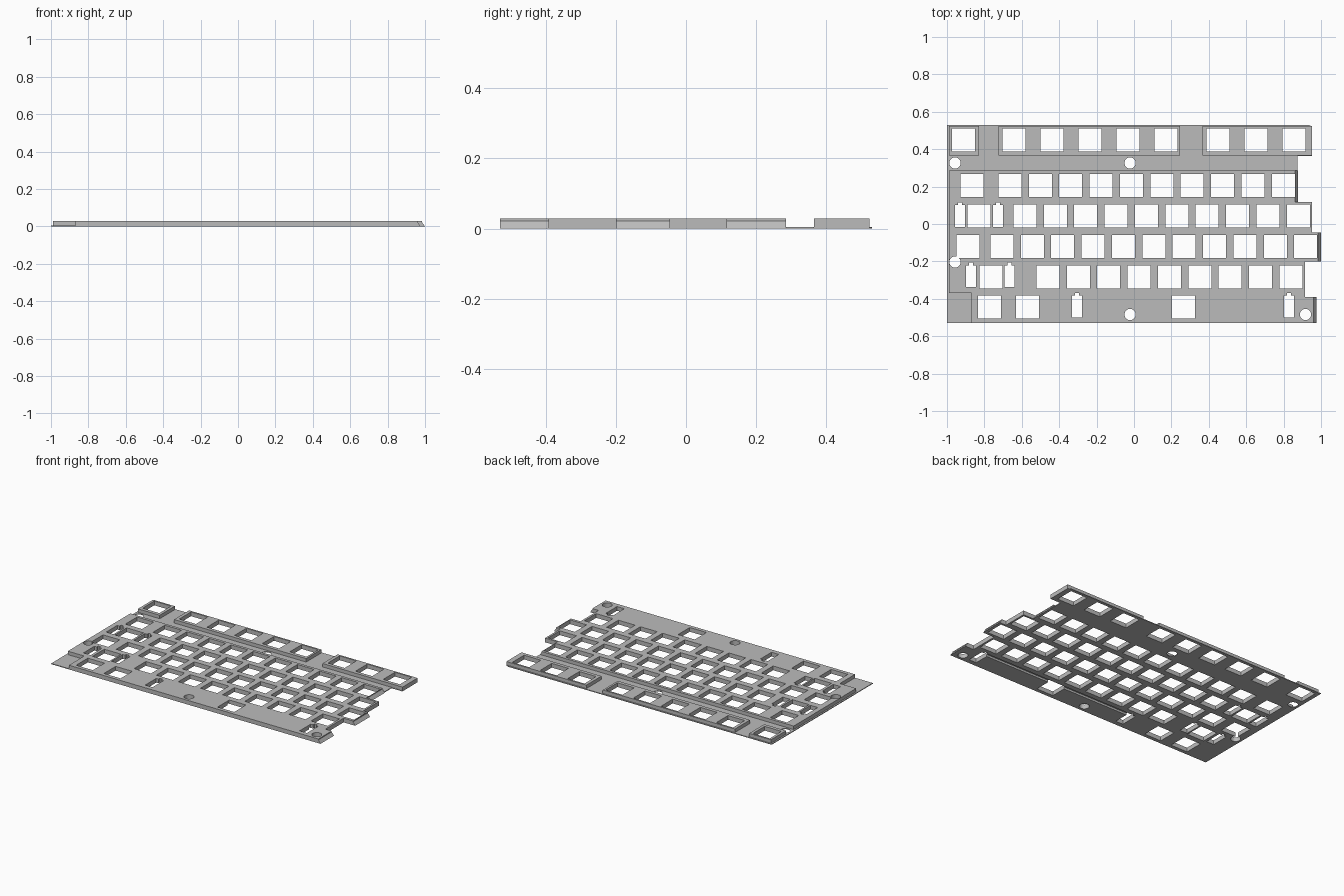
import bpy, bmesh, math

if "Cube" in bpy.data.objects:
    bpy.data.objects.remove(bpy.data.objects["Cube"], do_unlink=True)

BASE, TOP = 0.005, 0.028
KEY = 0.123
PITCH = 0.1624

grey = bpy.data.materials.new("plain grey")
grey.use_nodes = True
grey.diffuse_color = (0.5, 0.5, 0.5, 1)
grey.node_tree.nodes["Principled BSDF"].inputs["Base Color"].default_value = (0.5, 0.5, 0.5, 1)


def loft(bm, layers):
    """Closed solid through outlines with equal point counts, from bottom to top."""
    rings = [[bm.verts.new((x, y, z)) for x, y in pts] for z, pts in layers]
    n = len(rings[0])
    for low, high in zip(rings, rings[1:]):
        for i in range(n):
            j = (i + 1) % n
            bm.faces.new((low[i], low[j], high[j], high[i]))
    bm.faces.new(rings[0][::-1])
    bm.faces.new(rings[-1])


def prism(bm, pts, low=-0.02, high=0.05):
    loft(bm, [(low, pts), (high, pts)])


def rect(x0, x1, y0, y1):
    return [(x0, y0), (x1, y0), (x1, y1), (x0, y1)]


def finish(name, bm):
    mesh = bpy.data.meshes.new(name)
    bm.to_mesh(mesh)
    bm.free()
    mesh.materials.append(grey)
    ob = bpy.data.objects.new(name, mesh)
    bpy.context.collection.objects.link(ob)
    return ob


def combine(target, other, operation):
    """Apply a boolean and discard the helper."""
    other.hide_render = True
    mod = target.modifiers.new(operation.lower(), "BOOLEAN")
    mod.operation = operation
    mod.solver = "MANIFOLD"
    mod.object = other
    bpy.context.view_layer.objects.active = target
    bpy.ops.object.modifier_apply(modifier=mod.name)
    bpy.data.objects.remove(other, do_unlink=True)


def right_steps(s):
    """Staggered right edge, front to back; s pulls in the sloped rows."""
    return [(0.977 - s, -0.53), (0.977 - s, -0.39), (0.915, -0.39), (0.915, -0.2),
            (1 - s, -0.2), (1 - s, -0.045), (0.953, -0.045), (0.953, 0.117),
            (0.877 - s, 0.117), (0.877 - s, 0.285)]


# Thin base sheet
bm = bmesh.new()
back = [(0.873, 0.285), (0.873, 0.363), (0.952, 0.363), (0.952, 0.522), (0.935, 0.53), (-1, 0.53)]
prism(bm, [(-1, -0.53)] + right_steps(0.01) + back, 0, BASE)
plate = finish("switch_plate", bm)

# Raised main deck with sloped right ends, and the raised back-row bars
bm = bmesh.new()


def deck(s):
    return [(-0.99, -0.37), (-0.87, -0.37), (-0.87, -0.53)] + right_steps(s) + [(-0.99, 0.285)]


loft(bm, [(0, deck(0)), (0.022, deck(0.016)), (TOP, deck(0.016))])
for x0, x1 in ((-0.99, -0.83), (-0.725, 0.245), (0.365, 0.952)):
    prism(bm, rect(x0, x1, 0.365, 0.523), 0.002, TOP)
combine(plate, finish("raised_deck", bm), "UNION")

# Key openings: row height, single keys, then start and count of an even run
rows = [
    (0.45, [-0.911], -0.642, 5, 0.203),
    (0.45, [], 0.449, 3, 0.203),
    (0.205, [-0.866], -0.663, 10, PITCH),
    (0.043, [-0.829], -0.583, 10, PITCH),
    (-0.12, [-0.888], -0.706, 11, PITCH),
    (-0.283, [-0.765], -0.46, 9, PITCH),
    (-0.444, [-0.773, -0.569, 0.265], 0, 0, 0),
]
bm = bmesh.new()
h = KEY / 2
for y, singles, start, count, step in rows:
    for x in singles + [start + i * step for i in range(count)]:
        prism(bm, rect(x - h, x + h, y - h, y + h))

# Stabiliser slots, each with a small notch at the back
for x, y in ((-0.93, 0.043), (-0.727, 0.043), (-0.872, -0.279),
             (-0.666, -0.279), (-0.305, -0.441), (0.829, -0.441)):
    w, t, n = 0.027, 0.058, 0.01
    prism(bm, [(x - w, y - t), (x + w, y - t), (x + w, y + t), (x + n, y + t),
               (x + n, y + t + 0.015), (x - n, y + t + 0.015), (x - n, y + t), (x - w, y + t)])
combine(plate, finish("key_cutter", bm), "DIFFERENCE")

# Round screw holes
bm = bmesh.new()
for x, y in ((-0.957, 0.326), (-0.021, 0.326), (-0.957, -0.203), (-0.021, -0.484), (0.917, -0.484)):
    prism(bm, [(x + 0.03 * math.cos(a), y + 0.03 * math.sin(a))
               for a in (math.tau * i / 32 for i in range(32))])
combine(plate, finish("screw_cutter", bm), "DIFFERENCE")

# Wire groove under the long front key
bm = bmesh.new()
prism(bm, rect(-0.305, 0.829, -0.402, -0.378), -0.02, 0.013)
combine(plate, finish("groove_cutter", bm), "DIFFERENCE")
